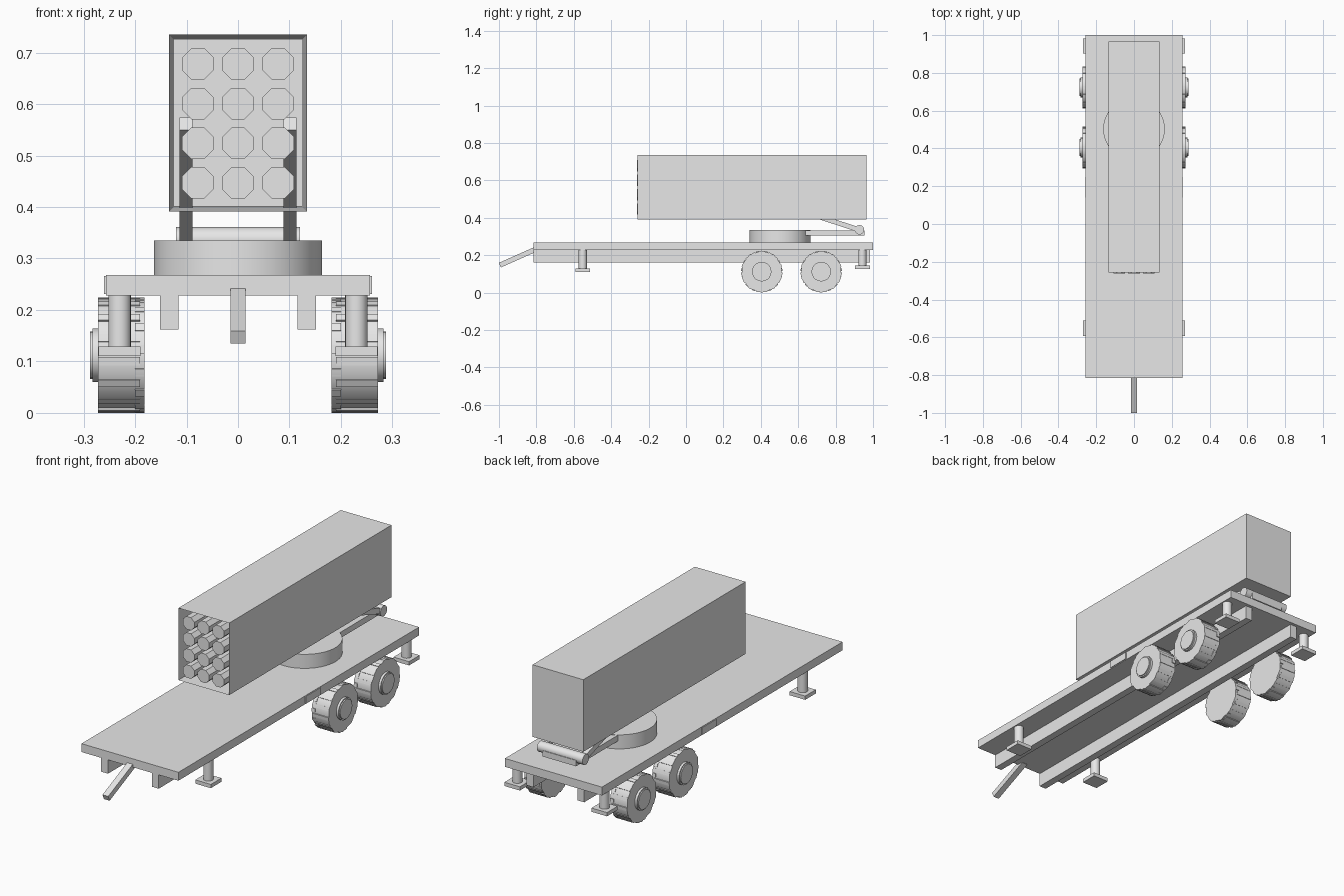
import bpy, bmesh, math
from mathutils import Matrix, Vector

old = bpy.data.objects.get("Cube")
if old:
    bpy.data.objects.remove(old, do_unlink=True)

GREY = (0.8, 0.8, 0.8, 1.0)
paint = bpy.data.materials.new("light_grey")
paint.use_nodes = True
paint.diffuse_color = GREY
paint.node_tree.nodes["Principled BSDF"].inputs["Base Color"].default_value = GREY


def finish(name, bm, smooth=None):
    bmesh.ops.recalc_face_normals(bm, faces=bm.faces)
    mesh = bpy.data.meshes.new(name)
    bm.to_mesh(mesh)
    bm.free()
    mesh.materials.append(paint)
    ob = bpy.data.objects.new(name, mesh)
    bpy.context.collection.objects.link(ob)
    if smooth:
        bpy.ops.object.select_all(action='DESELECT')
        ob.select_set(True)
        bpy.context.view_layer.objects.active = ob
        bpy.ops.object.shade_smooth_by_angle(angle=math.radians(smooth))
    return ob


def add_box(bm, lo, hi, turn=None):
    lo, hi = Vector(lo), Vector(hi)
    m = Matrix.Translation((lo + hi) / 2) @ Matrix.Diagonal((hi - lo).to_4d())
    bmesh.ops.create_cube(bm, size=1, matrix=turn @ m if turn else m)


def add_cylinder(bm, start, end, r, sides, spin=0.0, caps=True):
    start, end = Vector(start), Vector(end)
    axis = end - start
    m = (Matrix.Translation((start + end) / 2)
         @ axis.to_track_quat('Z', 'Y').to_matrix().to_4x4()
         @ Matrix.Rotation(spin, 4, 'Z'))
    return bmesh.ops.create_cone(bm, cap_ends=caps, segments=sides, radius1=r,
                                 radius2=r, depth=axis.length, matrix=m)


def box(name, lo, hi):
    bm = bmesh.new()
    add_box(bm, lo, hi)
    return finish(name, bm)


def beam(name, x, half_width, start, end, thick):
    """Box running between two (y, z) points."""
    a, b = Vector((x, *start)), Vector((x, *end))
    d = b - a
    turn = Matrix.Translation(a) @ Matrix.Rotation(math.atan2(d.z, d.y), 4, 'X')
    bm = bmesh.new()
    add_box(bm, (-half_width, 0, -thick / 2), (half_width, d.length, thick / 2), turn)
    return finish(name, bm)


# Trailer bed
box("deck", (-0.256, -0.815, 0.228), (0.256, 1.0, 0.268))
beam("tow_bar", 0, 0.015, (-0.995, 0.147), (-0.79, 0.238), 0.027)

for side, s in (("left", 1), ("right", -1)):
    def span(a, b):
        return sorted((s * a, s * b))

    x0, x1 = span(0.116, 0.152)
    box(side + "_chassis_rail", (x0, -0.815, 0.162), (x1, 0.985, 0.229))
    x0, x1 = span(0.25, 0.26)
    box(side + "_side_marker", (x0, 0.14, 0.231), (x1, 0.25, 0.266))

    # Support jacks
    for place, y, z in (("front", -0.552, 0.111), ("rear", 0.943, 0.126)):
        bm = bmesh.new()
        x = s * 0.23
        add_box(bm, (x - 0.041, y - 0.04, z), (x + 0.041, y + 0.04, z + 0.018))
        add_cylinder(bm, (x, y, z + 0.017), (x, y, 0.23), 0.022, 20)
        finish(f"{side}_{place}_jack", bm, 35)

    # Wheels with hubs and staggered tread blocks
    for place, y in (("front", 0.405), ("rear", 0.723)):
        bm = bmesh.new()
        centre = Matrix.Translation((0, y, 0.112))
        spin = 0.0
        add_cylinder(bm, (s * 0.182, y, 0.112), (s * 0.272, y, 0.112), 0.112, 10, spin)
        # Rest one corner of the tyre on the ground
        low = min(bm.verts, key=lambda v: v.co.z).co
        fix = math.atan2(low.y - y, 0.112 - low.z)
        bmesh.ops.rotate(bm, verts=bm.verts, cent=(0, y, 0.112),
                         matrix=Matrix.Rotation(-fix, 3, 'X'))
        finish(f"{side}_{place}_tyre", bm, 40)

        bm = bmesh.new()
        for i in range(30):
            turn = centre @ Matrix.Rotation(math.tau * i / 30, 4, 'X')
            x0, x1 = span(0.182, 0.2) if i % 2 else span(0.19, 0.272)
            add_box(bm, (x0, -0.008, 0.095), (x1, 0.008, 0.1105), turn)
        finish(f"{side}_{place}_tread", bm)

        bm = bmesh.new()
        add_cylinder(bm, (s * 0.265, y, 0.112), (s * 0.283, y, 0.112), 0.052, 20)
        add_cylinder(bm, (s * 0.28, y, 0.112), (s * 0.288, y, 0.112), 0.046, 20)
        finish(f"{side}_{place}_hub", bm, 35)

    # Lifting arm reaching up into the container
    beam(side + "_lifting_arm", s * 0.101, 0.013, (0.928, 0.335), (0.235, 0.562), 0.026)

# Turntable and hinge
bm = bmesh.new()
add_cylinder(bm, (0, 0.503, 0.267), (0, 0.503, 0.335), 0.163, 48)
finish("turntable", bm, 35)
box("hinge_base", (-0.088, 0.5, 0.305), (0.088, 0.955, 0.333))
bm = bmesh.new()
add_cylinder(bm, (-0.12, 0.928, 0.336), (0.12, 0.928, 0.336), 0.025, 24)
finish("hinge_pin", bm, 35)

# Launch container: a box with an open front
bm = bmesh.new()
add_box(bm, (-0.134, -0.258, 0.391), (0.134, 0.966, 0.735))
bm.normal_update()
front = [f for f in bm.faces if f.normal.y < -0.9]
bmesh.ops.inset_region(bm, faces=front, thickness=0.0135)
bmesh.ops.translate(bm, verts=front[0].verts, vec=(0, 1.2, 0))
finish("container", bm)

# Rows of open tubes, each with a square-ended round inside
tubes, rounds = bmesh.new(), bmesh.new()
for x in (-0.078, 0, 0.078):
    for row in range(4):
        z = 0.447 + 0.077 * row
        rings = []
        for r in (0.033, 0.028):
            made = add_cylinder(tubes, (x, -0.261, z), (x, 0.945, z), r, 8,
                                math.pi / 8, False)
            rings += made["verts"]
        rims = {e for v in rings for e in v.link_edges
                if all(w.co.y < 0 for w in e.verts)}
        bmesh.ops.bridge_loops(tubes, edges=list(rims))
        add_cylinder(rounds, (x, -0.25, z), (x, 0.945, z), 0.028, 4)
finish("launch_tubes", tubes)
finish("rounds", rounds)
